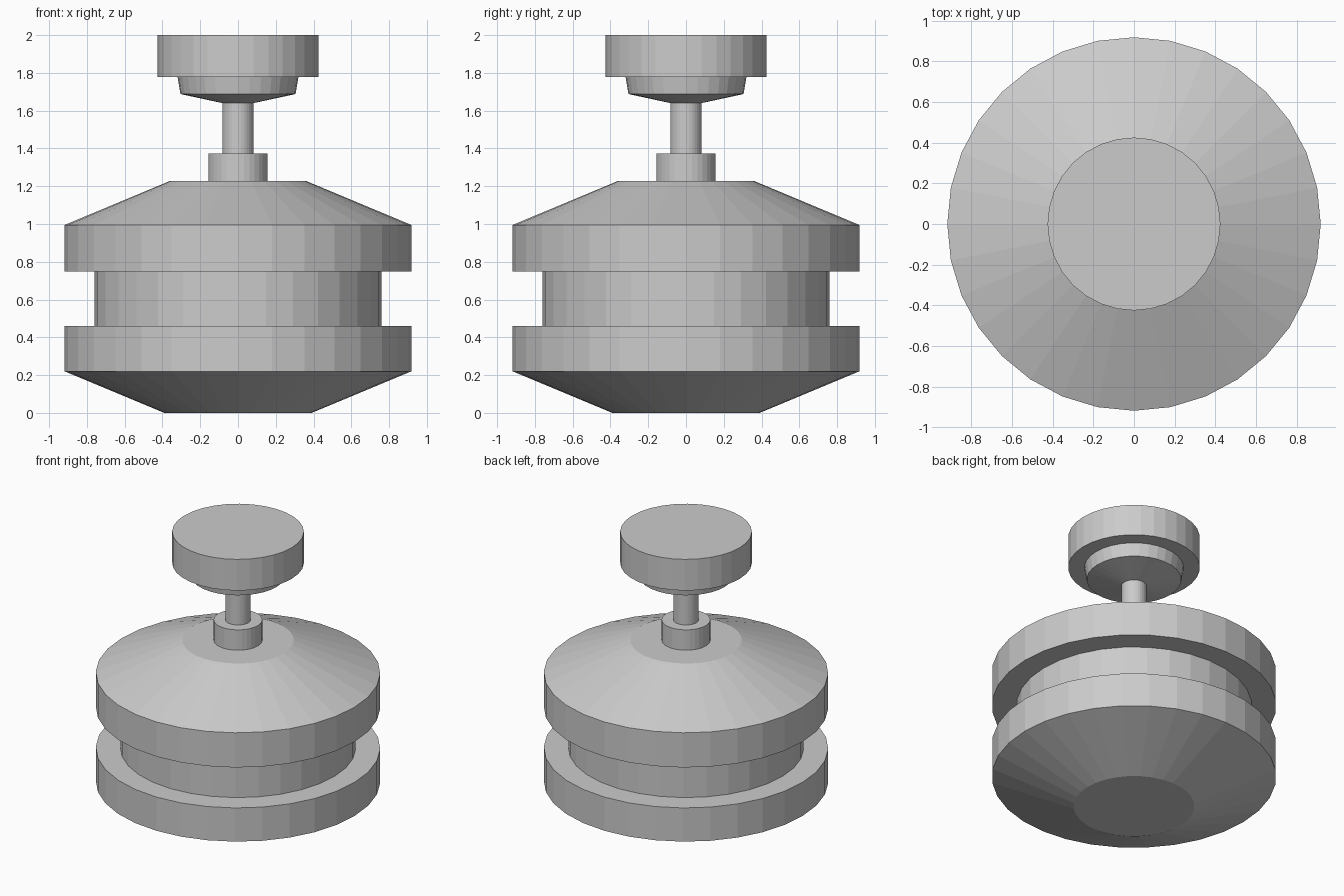
import bpy
import bmesh
import math

cube = bpy.data.objects.get("Cube")
if cube:
    bpy.data.objects.remove(cube, do_unlink=True)

SIDES = 32

grey = bpy.data.materials.new("plain grey")
grey.use_nodes = True
colour = (0.6, 0.6, 0.6, 1)
grey.diffuse_color = colour
grey.node_tree.nodes["Principled BSDF"].inputs["Base Color"].default_value = colour


def turned(name, profile):
    """Closed flat-shaded solid turned around z from (radius, height) points."""
    bm = bmesh.new()
    rings = []
    for radius, z in profile:
        angles = [2 * math.pi * i / SIDES for i in range(SIDES)]
        rings.append([bm.verts.new((radius * math.cos(a), radius * math.sin(a), z))
                      for a in angles])
    for low, high in zip(rings, rings[1:]):
        for i in range(SIDES):
            j = (i + 1) % SIDES
            bm.faces.new((low[i], low[j], high[j], high[i]))
    bm.faces.new(rings[0][::-1])
    bm.faces.new(rings[-1])
    mesh = bpy.data.meshes.new(name)
    bm.to_mesh(mesh)
    bm.free()
    mesh.materials.append(grey)
    obj = bpy.data.objects.new(name, mesh)
    bpy.context.collection.objects.link(obj)
    return obj


# Grooved drum with sloped ends
turned("body", [(0.39, 0), (0.918, 0.22), (0.918, 0.46), (0.76, 0.46),
                (0.76, 0.748), (0.918, 0.748), (0.918, 0.995), (0.36, 1.228)])

# Collar, stem and the cap on top
turned("neck", [(0.157, 1.228), (0.157, 1.373), (0.082, 1.373), (0.082, 1.64),
                (0.305, 1.688), (0.32, 1.778), (0.425, 1.778), (0.425, 2)])
